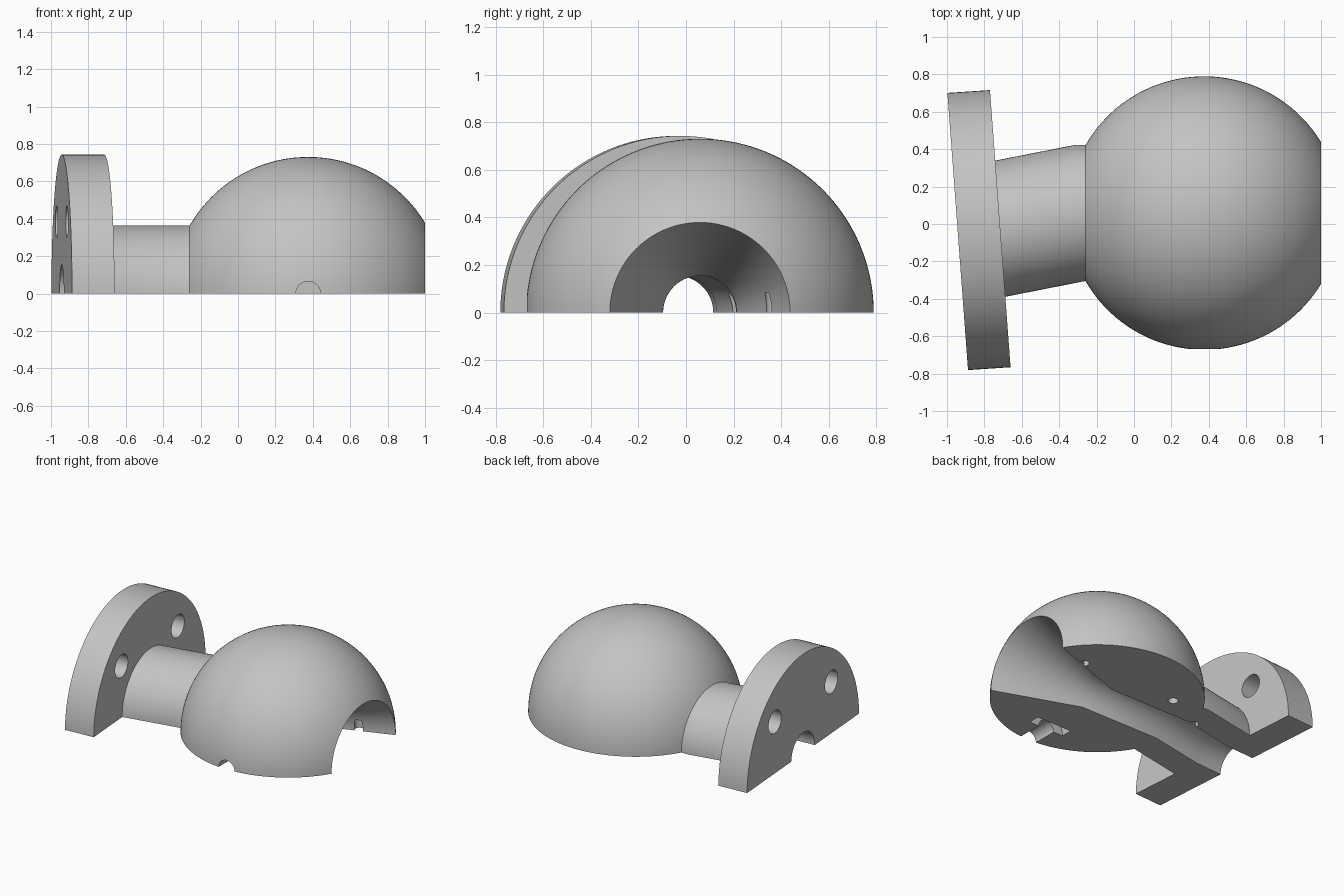
import bpy, bmesh
from math import radians, cos, sin, acos, pi
from mathutils import Vector, Matrix

cube = bpy.data.objects.get("Cube")
if cube:
    bpy.data.objects.remove(cube)

TILT = radians(4.25)                    # flange lean in plan
AXIS = Vector((cos(TILT), sin(TILT), 0))
SIDE = Vector((-sin(TILT), cos(TILT), 0))
UP = Vector((0, 0, 1))
BALL = Vector((0.375, 0.0585, 0))
BEND = Vector((-0.29, 0.0585, 0))
FLANGE_IN = Vector((-0.715, -0.025, 0))
FLANGE_OUT = Vector((-0.9425, -0.04, 0))
R_BALL, R_NECK, R_BORE, R_FLANGE = 0.731, 0.365, 0.155, 0.743
STEPS = 72

grey = bpy.data.materials.new("plain grey")
grey.use_nodes = True
grey.diffuse_color = (0.55, 0.55, 0.55, 1)
grey.node_tree.nodes["Principled BSDF"].inputs["Base Color"].default_value = grey.diffuse_color


def activate(ob):
    bpy.ops.object.select_all(action='DESELECT')
    ob.select_set(True)
    bpy.context.view_layer.objects.active = ob


def make_object(name, bm):
    bmesh.ops.recalc_face_normals(bm, faces=bm.faces)
    mesh = bpy.data.meshes.new(name)
    bm.to_mesh(mesh)
    bm.free()
    mesh.materials.append(grey)
    ob = bpy.data.objects.new(name, mesh)
    bpy.context.collection.objects.link(ob)
    return ob


def half_loft(name, rings):
    """Closed loop of half circles (centre, sideways direction, radius)."""
    bm = bmesh.new()
    rows = []
    for centre, side, r in rings:
        angles = [pi * i / STEPS for i in range(STEPS + 1)]
        rows.append([bm.verts.new(centre + side * r * cos(t) + UP * r * sin(t)) for t in angles])
        rows[-1][0].co.z = rows[-1][-1].co.z = 0
    for a, b in zip(rows, rows[1:] + rows[:1]):
        for i in range(STEPS):
            bm.faces.new((a[i], a[i + 1], b[i + 1], b[i]))
    for end in (0, -1):                 # flat parting faces
        bm.faces.new([row[end] for row in rows])
    return make_object(name, bm)


def cut_cylinder(body, centre, axis, r, length):
    bm = bmesh.new()
    spin = axis.to_track_quat('Z', 'Y').to_matrix().to_4x4()
    bmesh.ops.create_cone(bm, cap_ends=True, segments=32, radius1=r, radius2=r,
                          depth=length, matrix=Matrix.Translation(centre) @ spin)
    cutter = make_object("hole_cutter", bm)
    cutter.hide_render = True
    activate(body)
    mod = body.modifiers.new("hole", 'BOOLEAN')
    mod.operation = 'DIFFERENCE'
    mod.solver = 'EXACT'
    mod.object = cutter
    bpy.ops.object.modifier_apply(modifier=mod.name)
    bpy.data.objects.remove(cutter)


# Ball, from the open mouth round to the neck
Y = Vector((0, 1, 0))
start = acos((1 - BALL.x) / R_BALL)
stop = pi - acos((R_BALL ** 2 - R_NECK ** 2) ** 0.5 / R_BALL)
rings = []
for i in range(49):
    t = start + (stop - start) * i / 48
    rings.append((BALL + Vector((R_BALL * cos(t), 0, 0)), Y, R_BALL * sin(t)))

# Neck, flange, then back through the bore to the conical mouth
rings += [(BEND, SIDE, R_NECK), (FLANGE_IN, SIDE, R_NECK),
          (FLANGE_IN, SIDE, R_FLANGE), (FLANGE_OUT, SIDE, R_FLANGE),
          (FLANGE_OUT, SIDE, R_BORE), (FLANGE_IN, SIDE, R_BORE),
          (BEND, SIDE, R_BORE), (BALL, Y, R_BORE)]
body = half_loft("ball_and_flange_half", rings)

# Flange bolt holes
for s in (-1, 1):
    middle = (FLANGE_IN + FLANGE_OUT) / 2
    cut_cylinder(body, middle + SIDE * 0.375 * s + UP * 0.385, AXIS, 0.085, 0.3)

# Side screw hole with a wider nut pocket
cut_cylinder(body, Vector((BALL.x, -0.62, 0)), Y, 0.066, 0.38)
cut_cylinder(body, Vector((BALL.x, -0.44, 0)), Y, 0.145, 0.085)

# Locating pin holes in the parting face
for x, y in ((0.75, 0.365), (-0.04, 0.365), (-0.35, 0.21)):
    cut_cylinder(body, Vector((x, y, 0)), UP, 0.035, 0.17)

activate(body)
bpy.ops.object.shade_smooth_by_angle(angle=radians(25))
